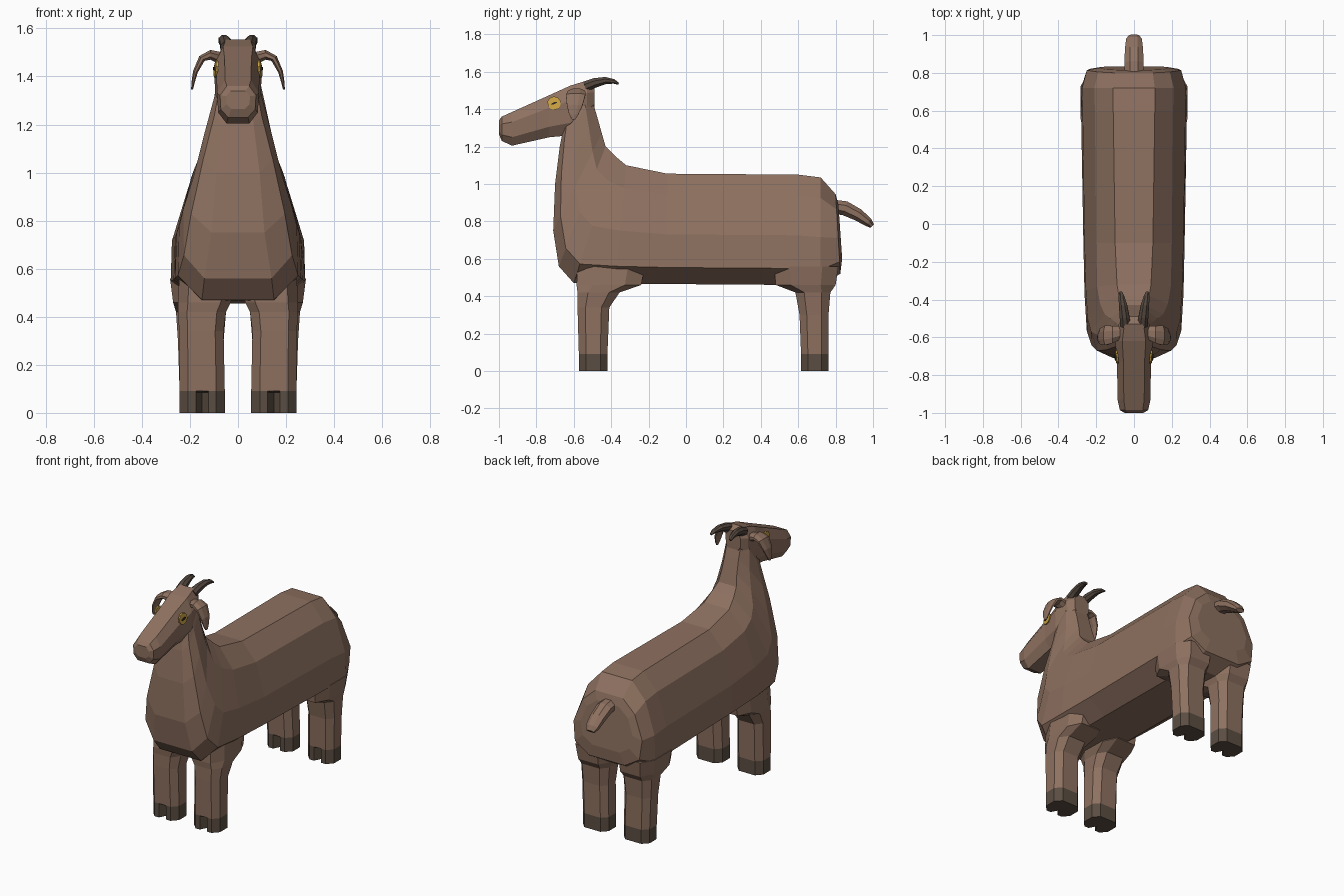
import bpy, bmesh, math
from mathutils import Vector


def material(name, rgb):
    m = bpy.data.materials.new(name)
    m.diffuse_color = (*rgb, 1)
    return m


BROWN = material("brown coat", (0.27, 0.165, 0.117))
HOOF = material("dark hoof", (0.105, 0.076, 0.055))
HORN = material("dark horn", (0.09, 0.065, 0.05))
GOLD = material("gold iris", (0.60, 0.37, 0.06))
BLACK = material("dark pupil", (0.03, 0.02, 0.015))


def loft(name, rings, mats, rule=None):
    """Skin a list of equal-length closed rings and cap both ends."""
    bm = bmesh.new()
    vs = [[bm.verts.new(p) for p in r] for r in rings]
    n = len(vs[0])
    for a, b in zip(vs, vs[1:]):
        for i in range(n):
            bm.faces.new((a[i], a[(i + 1) % n], b[(i + 1) % n], b[i]))
    bm.faces.new(vs[0])
    bm.faces.new(vs[-1])
    bmesh.ops.recalc_face_normals(bm, faces=bm.faces)
    if rule:
        for f in bm.faces:
            f.material_index = rule(f.calc_center_median())
    me = bpy.data.meshes.new(name)
    bm.to_mesh(me)
    bm.free()
    for m in mats:
        me.materials.append(m)
    ob = bpy.data.objects.new(name, me)
    bpy.context.collection.objects.link(ob)
    return ob


def tube(name, path, side, mat, n=8):
    """path rows: x, y, z, radius along side axis, radius across it."""
    pts = [Vector(p[:3]) for p in path]
    side = Vector(side)
    rings = []
    for i, p in enumerate(path):
        t = pts[min(i + 1, len(pts) - 1)] - pts[max(i - 1, 0)]
        up = t.cross(side).normalized()
        rings.append([pts[i] + side * p[3] * math.cos(a) + up * p[4] * math.sin(a)
                      for a in (math.tau * (k + 0.5) / n for k in range(n))])
    return loft(name, rings, [mat])


# Torso and neck: sections fan from the rump around to the throat
# bottom y, z, top y, z, then half widths from bottom to top
sections = [
    (0.835, 0.60, 0.815, 0.89, 0.10, 0.17, 0.19, 0.15, 0.08),
    (0.825, 0.52, 0.80, 0.945, 0.13, 0.235, 0.25, 0.19, 0.10),
    (0.72, 0.455, 0.72, 1.035, 0.15, 0.28, 0.275, 0.21, 0.11),
    (0.58, 0.46, 0.60, 1.05, 0.15, 0.28, 0.272, 0.207, 0.11),
    (-0.10, 0.465, -0.10, 1.055, 0.15, 0.268, 0.262, 0.20, 0.10),
    (-0.38, 0.465, -0.32, 1.10, 0.15, 0.262, 0.255, 0.195, 0.09),
    (-0.60, 0.47, -0.38, 1.15, 0.15, 0.25, 0.245, 0.18, 0.08),
    (-0.68, 0.56, -0.43, 1.20, 0.14, 0.225, 0.228, 0.155, 0.065),
    (-0.71, 0.75, -0.45, 1.27, 0.11, 0.195, 0.185, 0.125, 0.055),
    (-0.70, 1.00, -0.475, 1.36, 0.09, 0.145, 0.14, 0.10, 0.05),
    (-0.675, 1.20, -0.505, 1.46, 0.065, 0.098, 0.098, 0.085, 0.05),
    (-0.655, 1.30, -0.53, 1.53, 0.05, 0.08, 0.08, 0.07, 0.04),
]
rings = []
for by, bz, ty, tz, *w in sections:
    lo, hi = Vector((0, by, bz)), Vector((0, ty, tz))
    half = [lo.lerp(hi, t) + Vector((x, 0, 0))
            for t, x in zip((0, 0.15, 0.45, 0.81, 1), w)]
    rings.append(half + [Vector((-p.x, p.y, p.z)) for p in reversed(half)])
loft("torso_and_neck", rings, [BROWN])

# Head: muzzle to poll; y, bottom z, top z, half width
rings = []
for y, z0, z1, w in [(-1.0, 1.265, 1.34, 0.05), (-0.985, 1.23, 1.36, 0.075),
                     (-0.93, 1.205, 1.385, 0.087), (-0.73, 1.25, 1.475, 0.09),
                     (-0.62, 1.26, 1.525, 0.1), (-0.53, 1.33, 1.553, 0.082),
                     (-0.49, 1.40, 1.53, 0.055)]:
    half = [(w * k, y, z0 + (z1 - z0) * t)
            for k, t in ((0.55, 0), (0.95, 0.25), (1, 0.7), (0.62, 1))]
    rings.append(half + [(-x, yy, z) for x, yy, z in reversed(half)])
loft("head", rings, [BROWN])

# Tail
tube("tail", [(0, 0.78, 0.88, 0.055, 0.04), (0, 0.85, 0.87, 0.055, 0.042),
              (0, 0.92, 0.835, 0.052, 0.036), (0, 0.975, 0.795, 0.045, 0.026),
              (0, 0.995, 0.775, 0.03, 0.014)], (1, 0, 0), BROWN)

# Plan of a leg, with a split front edge for the hoof cleft
PLAN = [(-0.28, -1), (0, -1), (0.28, -1), (0.62, -1), (1, -0.5), (1, 0.5),
        (0.62, 1), (-0.62, 1), (-1, 0.5), (-1, -0.5), (-0.62, -1)]
# z, inner x, outer x, front y, back y
FRONT_LEG = [(0, 0.055, 0.243, -0.573, -0.42), (0.085, 0.055, 0.243, -0.573, -0.42),
             (0.092, 0.055, 0.243, -0.573, -0.42), (0.34, 0.06, 0.245, -0.58, -0.41),
             (0.42, 0.05, 0.25, -0.58, -0.355), (0.46, 0.03, 0.25, -0.585, -0.24),
             (0.56, 0.03, 0.245, -0.58, -0.22)]
HIND_LEG = [(0, 0.055, 0.243, 0.615, 0.762), (0.085, 0.055, 0.243, 0.615, 0.762),
            (0.092, 0.055, 0.243, 0.615, 0.762), (0.30, 0.06, 0.25, 0.607, 0.762),
            (0.42, 0.05, 0.258, 0.585, 0.772), (0.46, 0.035, 0.27, 0.48, 0.80),
            (0.56, 0.03, 0.283, 0.47, 0.815)]

for s, tag in ((1, "right"), (-1, "left")):
    # Legs with cleft hooves
    for name, rows in (("front_leg", FRONT_LEG), ("hind_leg", HIND_LEG)):
        rings = []
        for k, (z, x0, x1, y0, y1) in enumerate(rows):
            ring = [Vector((s * ((x0 + x1) / 2 + u * (x1 - x0) / 2),
                            (y0 + y1) / 2 + v * (y1 - y0) / 2, z)) for u, v in PLAN]
            if k < 2:
                ring[1].y += 0.05
            rings.append(ring)
        loft(f"{name}_{tag}", rings, [BROWN, HOOF], lambda c: int(c.z < 0.091))

    # Horn sweeping back
    tube(f"horn_{tag}", [(s * 0.045, -0.54, 1.52, 0.03, 0.03),
                         (s * 0.05, -0.49, 1.54, 0.028, 0.028),
                         (s * 0.058, -0.43, 1.553, 0.024, 0.021),
                         (s * 0.066, -0.385, 1.548, 0.017, 0.013),
                         (s * 0.07, -0.36, 1.535, 0.008, 0.006)], (1, 0, 0), HORN)

    # Drooping ear
    tube(f"ear_{tag}", [(s * 0.07, -0.575, 1.475, 0.035, 0.028),
                        (s * 0.115, -0.585, 1.49, 0.05, 0.022),
                        (s * 0.15, -0.59, 1.475, 0.056, 0.016),
                        (s * 0.177, -0.595, 1.42, 0.045, 0.011),
                        (s * 0.188, -0.60, 1.37, 0.026, 0.007),
                        (s * 0.191, -0.60, 1.345, 0.01, 0.004)], (0, 1, 0), BROWN)

    # Eye: gold disc with a slanted slit pupil
    for name, x, ry, rz, mat in (("iris", 0.093, 0.036, 0.036, GOLD),
                                 ("pupil", 0.0995, 0.018, 0.005, BLACK)):
        rings = []
        for dx in (-0.006, 0.003):
            ring = []
            for k in range(10):
                a = math.tau * k / 10
                dy, dz = ry * math.cos(a), rz * math.sin(a)
                y, z = dy * 0.94 - dz * 0.34, dy * 0.34 + dz * 0.94
                ring.append((s * (x + dx + 0.12 * y - 0.1 * z), -0.705 + y, 1.432 + z))
            rings.append(ring)
        loft(f"{name}_{tag}", rings, [mat])
